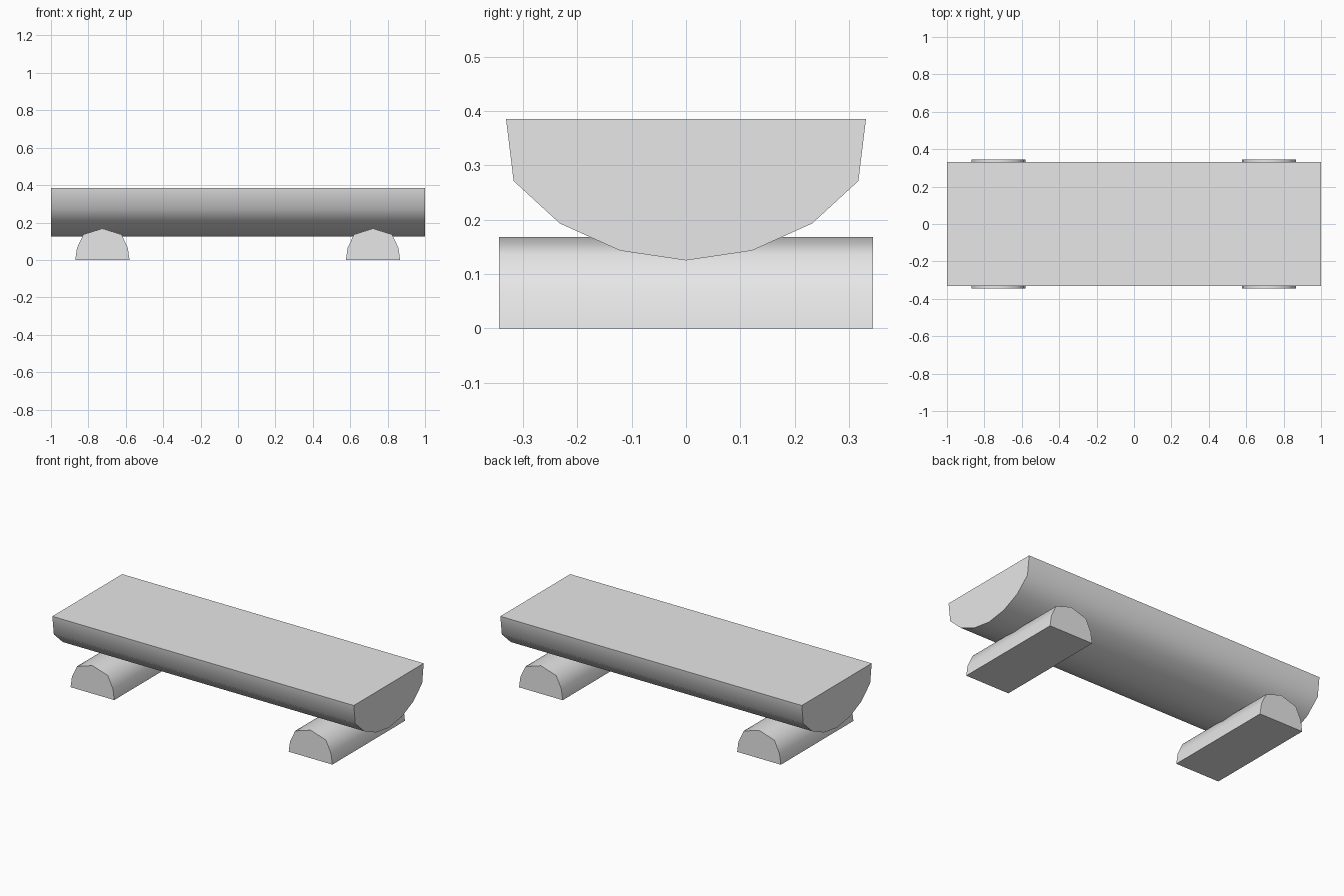
import bpy
import bmesh
from math import radians
from mathutils import Vector

cube = bpy.data.objects.get("Cube")
if cube:
    bpy.data.objects.remove(cube, do_unlink=True)

# Single plain grey
grey = bpy.data.materials.new("plain_grey")
grey.use_nodes = True
colour = (0.8, 0.8, 0.8, 1)
grey.diffuse_color = colour
grey.node_tree.nodes["Principled BSDF"].inputs["Base Color"].default_value = colour


def half_log(name, half_profile, length, along, centre_x=0):
    """Mirror a half profile of (across, z) points and extrude it along x or y."""
    mirrored = [(-a, z) for a, z in reversed(half_profile) if a > 0]
    outline = half_profile + mirrored
    bm = bmesh.new()
    if along == "x":
        verts = [bm.verts.new((-length / 2, a, z)) for a, z in outline]
        push = Vector((length, 0, 0))
    else:
        verts = [bm.verts.new((a, -length / 2, z)) for a, z in outline]
        push = Vector((0, length, 0))
    cap = bm.faces.new(verts)
    result = bmesh.ops.extrude_face_region(bm, geom=[cap], use_keep_orig=True)
    moved = [g for g in result["geom"] if isinstance(g, bmesh.types.BMVert)]
    bmesh.ops.translate(bm, verts=moved, vec=push)
    bmesh.ops.recalc_face_normals(bm, faces=bm.faces)

    mesh = bpy.data.meshes.new(name)
    bm.to_mesh(mesh)
    bm.free()
    mesh.materials.append(grey)
    obj = bpy.data.objects.new(name, mesh)
    obj.location.x = centre_x
    bpy.context.collection.objects.link(obj)

    # Smooth around the log, sharp at the cut faces
    bpy.ops.object.select_all(action="DESELECT")
    obj.select_set(True)
    bpy.context.view_layer.objects.active = obj
    bpy.ops.object.shade_smooth_by_angle(angle=radians(60))
    return obj


# Seat: split log with the flat side up
seat_profile = [(0, 0.125), (0.121, 0.143), (0.232, 0.193), (0.317, 0.271), (0.331, 0.385)]
half_log("seat", seat_profile, 2, "x")

# Supports: small split logs with the flat side down
support_profile = [(0, 0.168), (0.102, 0.136), (0.136, 0.064), (0.145, 0)]
for name, x in (("left_support", 0.722), ("right_support", -0.725)):
    half_log(name, support_profile, 0.688, "y", x)
